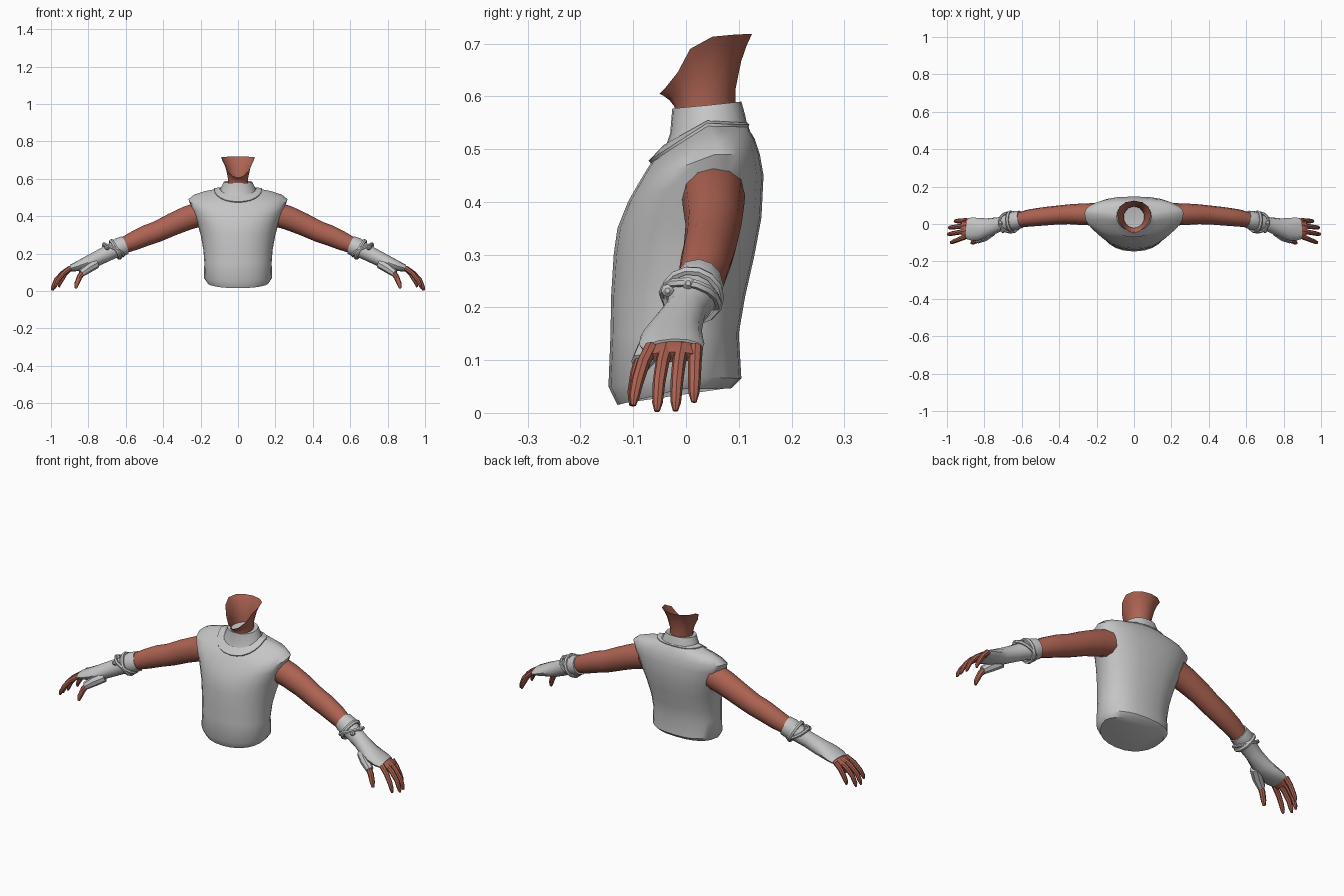
import bpy, bmesh, math
from mathutils import Vector


def material(name, rgb):
    m = bpy.data.materials.new(name)
    m.diffuse_color = (*rgb, 1)
    return m


CLOTH = material("light grey cloth", (0.56, 0.56, 0.56))
SKIN = material("warm brown skin", (0.42, 0.125, 0.085))


def loft(name, rings, mat, cap_start=True, cap_end=True, mirror=False, closed=False):
    """Skin a list of equal-sized point rings."""
    bm = bmesh.new()
    rows = [[bm.verts.new(p) for p in r] for r in rings]
    n = len(rows[0])
    pairs = list(zip(rows, rows[1:])) + ([(rows[-1], rows[0])] if closed else [])
    for a, b in pairs:
        for i in range(n):
            j = (i + 1) % n
            bm.faces.new((a[i], a[j], b[j], b[i]))
    if cap_start and not closed:
        bm.faces.new(rows[0][::-1])
    if cap_end and not closed:
        bm.faces.new(rows[-1])
    bmesh.ops.recalc_face_normals(bm, faces=bm.faces)
    me = bpy.data.meshes.new(name)
    bm.to_mesh(me)
    bm.free()
    me.materials.append(mat)
    ob = bpy.data.objects.new(name, me)
    bpy.context.collection.objects.link(ob)
    if mirror:
        ob.modifiers.new("Mirror", 'MIRROR').use_mirror_merge = False
    return ob


def body_ring(w, yf, yb, zf, zs, zb, ys, n=24):
    """Egg-shaped ring: half width, front/back y, front/side/back z, y of widest point."""
    pts = []
    for i in range(n):
        t = math.tau * i / n
        c, s = math.cos(t), math.sin(t)
        x = w * math.copysign(abs(c) ** (0.78 if s > 0 else 0.9), c)
        y = ys + ((yb - ys) * s if s > 0 else (yf - ys) * -s)
        z = zs + ((zb - zs) * s if s > 0 else (zf - zs) * -s)
        pts.append((x, y, z))
    return pts


def tube(name, path, mat, n=10, **kw):
    """Tube along (x, y, z, half width, half thickness) points."""
    rings = []
    for i, p in enumerate(path):
        a, b = path[max(i - 1, 0)], path[min(i + 1, len(path) - 1)]
        d = (Vector(b[:3]) - Vector(a[:3])).normalized()
        up = d.cross(Vector((0, 1, 0))).normalized()
        side = up.cross(d)
        rings.append([Vector(p[:3]) + side * p[3] * math.cos(k * math.tau / n)
                      + up * p[4] * math.sin(k * math.tau / n) for k in range(n)])
    return loft(name, rings, mat, mirror=True, **kw)


def band(name, centre, axis, ry, rn, thick, width, n=14, m=6):
    """Rounded bracelet around an axis lying near the xz plane."""
    d = Vector(axis).normalized()
    up = d.cross(Vector((0, 1, 0))).normalized()
    side = up.cross(d)
    rings = []
    for k in range(n):
        t = math.tau * k / n
        out = side * math.cos(t) + up * math.sin(t)
        mid = Vector(centre) + side * ry * math.cos(t) + up * rn * math.sin(t)
        rings.append([mid + out * thick * math.cos(u * math.tau / m)
                      + d * width * math.sin(u * math.tau / m) for u in range(m)])
    return loft(name, rings, CLOTH, mirror=True, closed=True)


# Sleeveless top
loft("torso", [body_ring(*r) for r in (
    (0.165, -0.130, 0.085, 0.015, 0.045, 0.046, -0.01),
    (0.182, -0.147, 0.105, 0.050, 0.070, 0.065, -0.01),
    (0.180, -0.143, 0.100, 0.150, 0.150, 0.150, -0.01),
    (0.185, -0.142, 0.112, 0.220, 0.220, 0.220, 0.00),
    (0.200, -0.137, 0.130, 0.300, 0.300, 0.300, 0.02),
    (0.222, -0.130, 0.143, 0.350, 0.380, 0.370, 0.04),
    (0.250, -0.110, 0.147, 0.400, 0.450, 0.450, 0.05),
    (0.265, -0.090, 0.140, 0.435, 0.490, 0.490, 0.055),
    (0.235, -0.075, 0.130, 0.460, 0.515, 0.520, 0.055),
    (0.180, -0.065, 0.122, 0.475, 0.533, 0.533, 0.05),
    (0.120, -0.055, 0.118, 0.485, 0.545, 0.543, 0.04),
    (0.090, -0.040, 0.112, 0.505, 0.548, 0.548, 0.04))], CLOTH)

# Folded neckline and standing collar
loft("neckline_fold", [body_ring(*r) for r in (
    (0.128, -0.066, 0.118, 0.472, 0.540, 0.540, 0.04),
    (0.128, -0.071, 0.120, 0.478, 0.549, 0.546, 0.04),
    (0.098, -0.042, 0.116, 0.508, 0.554, 0.550, 0.04))], CLOTH, False, False)
loft("collar", [body_ring(*r) for r in (
    (0.098, -0.038, 0.117, 0.506, 0.535, 0.540, 0.04),
    (0.088, -0.030, 0.112, 0.530, 0.560, 0.565, 0.04),
    (0.076, -0.026, 0.105, 0.577, 0.583, 0.590, 0.04),
    (0.056, -0.018, 0.090, 0.575, 0.580, 0.585, 0.04))], CLOTH, False, True)

# Neck, open at the slanted jaw line
rim = [(0, -0.050, 0.605), (0.028, -0.040, 0.615), (0.058, -0.016, 0.645),
       (0.080, 0.008, 0.690), (0.091, 0.050, 0.713), (0.078, 0.092, 0.717),
       (0.045, 0.116, 0.718), (0, 0.125, 0.718)]
rim += [(-x, y, z) for x, y, z in rim[-2:0:-1]]
neck = []
for f, flare in ((0, 0), (0.3, 0.03), (0.65, 0.36), (0.85, 0.68), (1, 1)):
    ring = []
    for i, p in enumerate(rim):
        t = math.tau * i / len(rim)
        base = Vector((0.055 * math.sin(t), 0.036 - 0.057 * math.cos(t), 0.57))
        q = base.lerp(Vector(p), flare)
        q.z = base.z + (p[2] - base.z) * f
        ring.append(q)
    neck.append(ring)
loft("neck", neck, SKIN, False, False)

# Bare arms
tube("arm", ((0.20, 0.052, 0.412, 0.060, 0.066), (0.27, 0.052, 0.390, 0.058, 0.064),
             (0.35, 0.052, 0.356, 0.053, 0.060), (0.43, 0.046, 0.318, 0.050, 0.056),
             (0.49, 0.040, 0.297, 0.049, 0.055), (0.56, 0.032, 0.266, 0.046, 0.050),
             (0.66, 0.012, 0.222, 0.036, 0.036)), SKIN, n=12)

# Fingerless gloves with a flared cuff
tube("glove", ((0.605, 0.025, 0.245, 0.047, 0.050), (0.635, 0.019, 0.233, 0.051, 0.052),
               (0.67, 0.010, 0.215, 0.045, 0.043), (0.72, -0.002, 0.190, 0.039, 0.041),
               (0.78, -0.018, 0.160, 0.049, 0.039), (0.83, -0.027, 0.142, 0.060, 0.031),
               (0.865, -0.027, 0.130, 0.062, 0.025), (0.892, -0.024, 0.122, 0.056, 0.019)),
     CLOTH, n=12)
tube("glove_thumb", ((0.76, -0.040, 0.145, 0.026, 0.026), (0.80, -0.068, 0.122, 0.026, 0.026),
                     (0.838, -0.086, 0.094, 0.019, 0.020)), CLOTH, n=8)

# Crossed wrist bands and studs
band("wrist_band", (0.655, 0.012, 0.222), (0.88, -0.12, -0.46), 0.053, 0.054, 0.008, 0.011)
band("tilted_wrist_band", (0.665, 0.008, 0.218), (0.45, -0.20, -0.87), 0.054, 0.062, 0.007, 0.009)
for i, c in enumerate(((0.70, -0.035, 0.232), (0.715, 0.004, 0.246))):
    tube(f"band_stud_{i + 1}", [(c[0] + h, c[1], c[2], r, r) for h, r in
                                ((-0.013, 0.005), (-0.006, 0.012), (0.006, 0.012), (0.013, 0.005))],
         CLOTH, n=8)

# Knuckles, fingers and thumb
tube("knuckles", ((0.875, -0.024, 0.127, 0.050, 0.015), (0.900, -0.024, 0.118, 0.052, 0.016),
                  (0.918, -0.024, 0.106, 0.050, 0.012)), SKIN)
for name, y0, y1, tip_x, tip_z in (("index_finger", -0.066, -0.100, 0.980, 0.014),
                                   ("middle_finger", -0.037, -0.055, 0.995, 0.003),
                                   ("ring_finger", -0.008, -0.020, 0.990, 0.004),
                                   ("little_finger", 0.018, 0.015, 0.958, 0.020)):
    def at(f, z, r):
        return (0.895 + (tip_x - 0.895) * f, y0 + (y1 - y0) * f, z, r, r)
    tube(name, (at(0, 0.123, 0.014), at(0.45, 0.094, 0.013), at(0.78, 0.058, 0.012),
                at(0.95, tip_z + 0.016, 0.010), at(1, tip_z, 0.005)), SKIN, n=8)
tube("thumb", ((0.825, -0.082, 0.105, 0.015, 0.016), (0.848, -0.092, 0.074, 0.014, 0.015),
               (0.862, -0.099, 0.038, 0.012, 0.013), (0.868, -0.102, 0.014, 0.006, 0.007)),
     SKIN, n=8)

# Smooth shading with crisp edges
for ob in bpy.context.scene.objects:
    ob.select_set(True)
    bpy.context.view_layer.objects.active = ob
bpy.ops.object.shade_smooth_by_angle(angle=math.radians(40))
